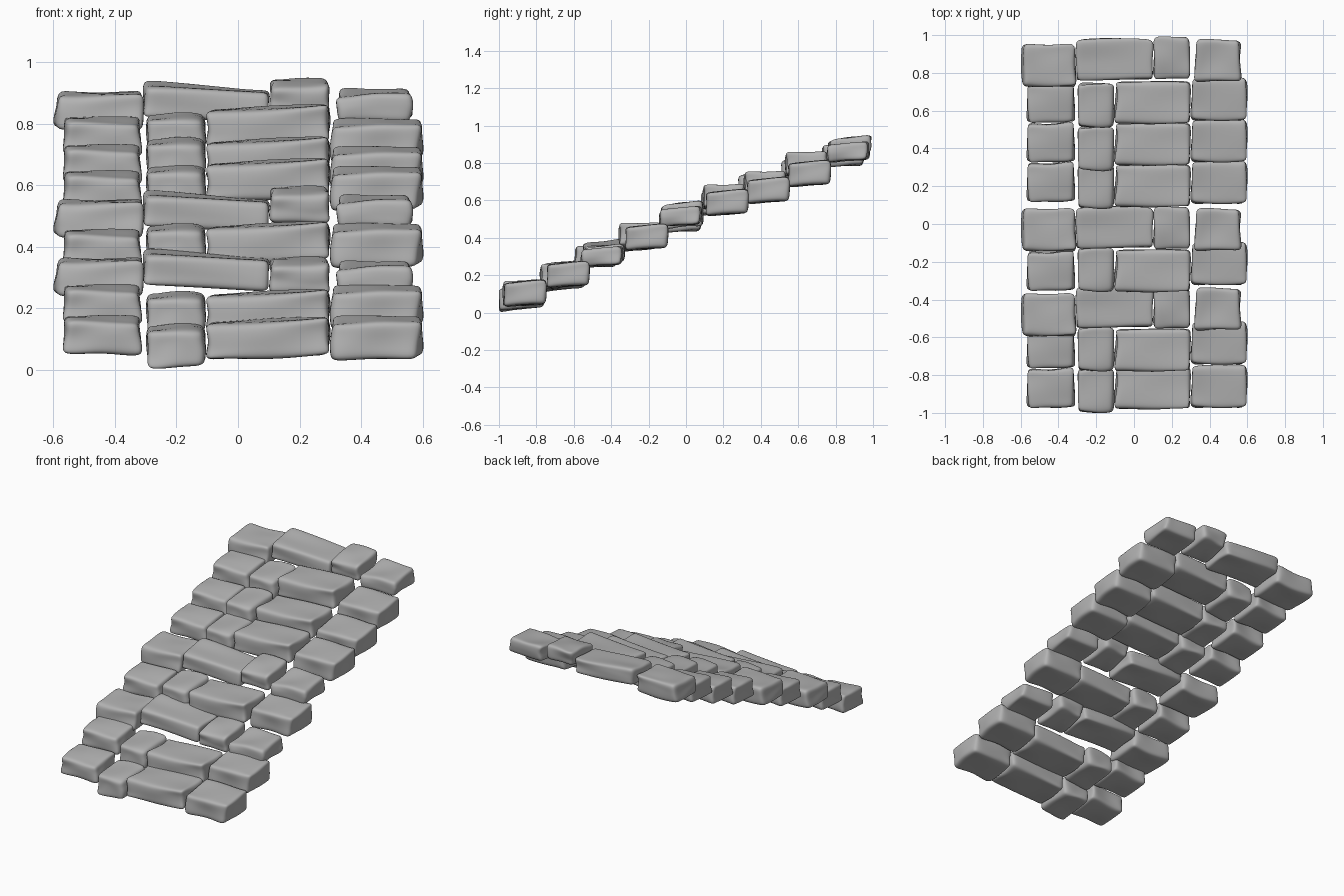
import bpy
import bmesh
from mathutils import Vector, noise

default_cube = bpy.data.objects.get("Cube")
if default_cube:
    bpy.data.objects.remove(default_cube, do_unlink=True)

# One grey stone colour for everything
stone_grey = bpy.data.materials.new("stone grey")
stone_grey.use_nodes = True
colour = (0.45, 0.45, 0.45, 1)
stone_grey.diffuse_color = colour
shader = stone_grey.node_tree.nodes["Principled BSDF"]
shader.inputs["Base Color"].default_value = colour
shader.inputs["Roughness"].default_value = 0.9

ROUNDING = 0.04
BUMP = 0.022


def remap(t, half):
    """Move the loops of an evenly cut cube close to its edges."""
    if abs(t) < 0.1:
        return 0.0
    side = 1 if t > 0 else -1
    return side * (half if abs(t) > 0.4 else half - ROUNDING)


def stone_mesh(name, size, lift, roll, seed):
    """Worn block whose top reaches z = 0, fitted to the given size."""
    bm = bmesh.new()
    bmesh.ops.create_cube(bm, size=1)
    bmesh.ops.subdivide_edges(bm, edges=bm.edges[:], cuts=3, use_grid_fill=True)
    half = Vector(size) / 2
    offset = Vector((seed * 3.7, seed * 1.9, seed))
    for v in bm.verts:
        p = Vector([remap(t, h) for t, h in zip(v.co, half)])
        tilt = lift * p.y / half.y + roll * p.x / half.x
        p += noise.noise_vector(p * 9 + offset) * BUMP
        p.z += tilt
        v.co = p
    # Fit the worn block back into its box
    for axis in range(3):
        values = [v.co[axis] for v in bm.verts]
        low, high = min(values), max(values)
        scale = size[axis] * 1.03 / (high - low)
        for v in bm.verts:
            v.co[axis] = (v.co[axis] - (low + high) / 2) * scale
    for v in bm.verts:
        v.co.z -= half.z
    for face in bm.faces:
        face.smooth = True
    mesh = bpy.data.meshes.new(name)
    bm.to_mesh(mesh)
    bm.free()
    mesh.materials.append(stone_grey)
    return mesh


# Stone kinds per course: left x, right x, depth, height, back lift, side roll
COURSES = {
    "wide_right": [
        (-0.57, -0.31, 0.22, 0.135, 0.010, 0.0),
        (-0.30, -0.105, 0.24, 0.155, 0.018, 0.0),
        (-0.105, 0.30, 0.23, 0.145, 0.008, 0.012),
        (0.30, 0.60, 0.23, 0.15, 0.008, 0.004),
    ],
    "wide_left": [
        (-0.60, -0.305, 0.235, 0.135, 0.008, 0.0),
        (-0.305, 0.10, 0.23, 0.14, 0.010, -0.012),
        (0.10, 0.30, 0.235, 0.125, 0.020, 0.0),
        (0.315, 0.57, 0.225, 0.12, 0.012, 0.006),
    ],
}

# Steps from the bottom: course, stone centres in y, stone tops in z
STEPS = [
    ("wide_right", (-0.87, -0.88, -0.87, -0.86), (0.18, 0.155, 0.175, 0.18)),
    ("wide_right", (-0.66, -0.66, -0.67, -0.63), (0.28, 0.26, 0.265, 0.28)),
    ("wide_left", (-0.48, -0.44, -0.44, -0.45), (0.37, 0.395, 0.37, 0.36)),
    ("wide_right", (-0.25, -0.24, -0.25, -0.21), (0.46, 0.48, 0.485, 0.48)),
    ("wide_left", (-0.03, -0.02, -0.02, -0.03), (0.56, 0.585, 0.60, 0.575)),
    ("wide_right", (0.22, 0.20, 0.20, 0.22), (0.65, 0.67, 0.69, 0.665)),
    ("wide_right", (0.43, 0.40, 0.42, 0.44), (0.735, 0.76, 0.76, 0.73)),
    ("wide_right", (0.64, 0.63, 0.64, 0.66), (0.825, 0.84, 0.865, 0.82)),
    ("wide_left", (0.84, 0.87, 0.88, 0.865), (0.91, 0.94, 0.95, 0.92)),
]

# One shared mesh for each kind of stone
meshes = {}
for course, kinds in COURSES.items():
    for i, (x0, x1, depth, height, lift, roll) in enumerate(kinds):
        seed = len(meshes) + 1
        meshes[course, i] = stone_mesh(
            f"{course}_stone_{i + 1}", (x1 - x0, depth, height), lift, roll, seed)

# Lay the stones step by step
for number, (course, centres, tops) in enumerate(STEPS, start=1):
    for i, (y, top) in enumerate(zip(centres, tops)):
        stone = bpy.data.objects.new(f"step_{number}_stone_{i + 1}", meshes[course, i])
        x0, x1 = COURSES[course][i][:2]
        stone.location = ((x0 + x1) / 2, y, top)
        bpy.context.collection.objects.link(stone)
        smooth = stone.modifiers.new("rounding", "SUBSURF")
        smooth.levels = smooth.render_levels = 2
